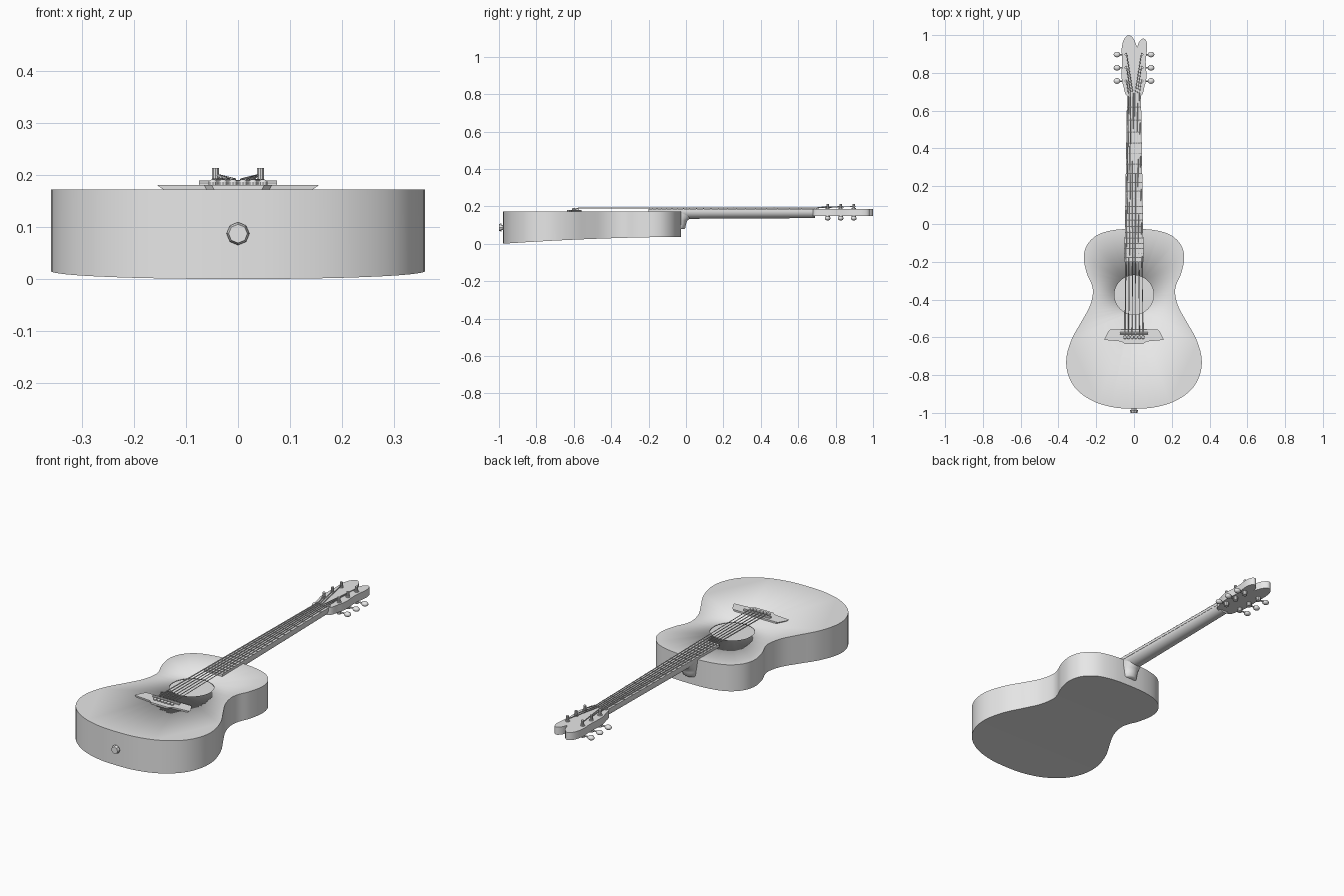
import bpy, bmesh, math
from mathutils import Matrix, Vector

if "Cube" in bpy.data.objects:
    bpy.data.objects.remove(bpy.data.objects["Cube"])

GREY = bpy.data.materials.new("light_grey")
GREY.diffuse_color = (0.8, 0.8, 0.8, 1)
GREY.use_nodes = True
GREY.node_tree.nodes["Principled BSDF"].inputs["Base Color"].default_value = GREY.diffuse_color


def finish(name, bm, angle=35):
    bmesh.ops.recalc_face_normals(bm, faces=bm.faces)
    me = bpy.data.meshes.new(name)
    bm.to_mesh(me)
    bm.free()
    me.materials.append(GREY)
    ob = bpy.data.objects.new(name, me)
    bpy.context.collection.objects.link(ob)
    bpy.ops.object.select_all(action='DESELECT')
    ob.select_set(True)
    bpy.context.view_layer.objects.active = ob
    bpy.ops.object.shade_smooth_by_angle(angle=math.radians(angle))
    return ob


def spline(pts, steps, closed=False):
    """Catmull-Rom curve through 2D points."""
    n, out = len(pts), []
    get = (lambda i: pts[i % n]) if closed else (lambda i: pts[max(0, min(n - 1, i))])
    for i in range(n if closed else n - 1):
        a, b, c, d = (Vector(get(i + k)) for k in (-1, 0, 1, 2))
        for s in range(steps):
            t = s / steps
            out.append(0.5 * (2 * b + (c - a) * t + (2 * a - 5 * b + 4 * c - d) * t * t
                              + (3 * b - a - 3 * c + d) * t ** 3))
    if not closed:
        out.append(Vector(pts[-1]))
    return out


def loft(name, rings, angle=35):
    """Skin closed rings of 3D points and cap both ends."""
    bm = bmesh.new()
    vs = [[bm.verts.new(p) for p in r] for r in rings]
    n = len(vs[0])
    for a, b in zip(vs, vs[1:]):
        for i in range(n):
            bm.faces.new((a[i], a[(i + 1) % n], b[(i + 1) % n], b[i]))
    bm.faces.new(vs[0])
    bm.faces.new(vs[-1])
    return finish(name, bm, angle)


def prism(name, outline, z0, z1, foot=1.0):
    return loft(name, [[(x * foot, y, z0) for x, y in outline],
                       [(x, y, z1) for x, y in outline]])


def rod(name, p, q, r, sides=12, r2=None):
    p, q = Vector(p), Vector(q)
    m = Matrix.Translation((p + q) / 2) @ (q - p).to_track_quat('Z', 'Y').to_matrix().to_4x4()
    bm = bmesh.new()
    bmesh.ops.create_cone(bm, cap_ends=True, segments=sides, radius1=r,
                          radius2=r if r2 is None else r2, depth=(q - p).length, matrix=m)
    return finish(name, bm)


def ball(name, c, size, seg=12):
    bm = bmesh.new()
    bmesh.ops.create_uvsphere(bm, u_segments=seg, v_segments=8, radius=1,
                              matrix=Matrix.Translation(c) @ Matrix.Diagonal((*size, 1)))
    return finish(name, bm, 60)


# Hollow body: top with sound hole, sides, gently sloping back
TOP = 0.172
half = spline([(0, -.026), (.10, -.031), (.19, -.056), (.248, -.11), (.266, -.18), (.25, -.26),
               (.224, -.32), (.218, -.37), (.236, -.44), (.28, -.52), (.33, -.61), (.358, -.71),
               (.348, -.80), (.30, -.88), (.21, -.941), (.10, -.972), (0, -.978)], 5)


def back_z(y):
    t = (y + .978) / .952
    return .066 * t - .029 * t * t


outline = half + [Vector((-p.x, p.y)) for p in half[-2:0:-1]]
n, last = len(outline), len(half) - 1
bm = bmesh.new()
up = [bm.verts.new((p.x, p.y, TOP)) for p in outline]
low = [bm.verts.new((p.x, p.y, back_z(p.y))) for p in outline]
hole = [bm.verts.new((.104 * math.cos(a), -.375 + .104 * math.sin(a), TOP))
        for a in (math.tau * i / 48 for i in range(48))]
for i in range(n):
    bm.faces.new((up[i], low[i], low[(i + 1) % n], up[(i + 1) % n]))
for i in range(last):
    quad = [low[i], low[i + 1], low[(n - i - 1) % n], low[(n - i) % n]]
    bm.faces.new(list(dict.fromkeys(quad)))
edges = [bm.edges.get((up[i], up[(i + 1) % n])) for i in range(n)]
edges += [bm.edges.new((hole[i], hole[(i + 1) % 48])) for i in range(48)]
bmesh.ops.triangle_fill(bm, use_beauty=True, use_dissolve=False, edges=edges)
body = finish("body", bm)
mod = body.modifiers.new("wall", 'SOLIDIFY')
mod.thickness, mod.offset = 0.008, -1

# End pin
rod("end_pin_stem", (0, -.97, .087), (0, -.988, .087), .014, 8)
rod("end_pin_head", (0, -.986, .087), (0, -1.0, .087), .022, 8, .018)


# Neck with a rounded back, and the heel
def half_round(w, y, zt, zb):
    return [(w * math.cos(a), y, zt - (zt - zb) * math.sin(a))
            for a in (math.pi * i / 16 for i in range(17))]


loft("neck", [half_round(.047, -.03, .174, .133), half_round(.036, .69, .174, .137)], 50)
heel = []
for z, w, d in ((.078, .030, .022), (.084, .036, .030), (.105, .039, .034),
                (.125, .042, .042), (.14, .045, .062), (.165, .046, .08)):
    heel.append([(w * math.cos(a), -.034 + d * math.sin(a), z)
                 for a in (math.pi * i / 14 for i in range(15))])
loft("heel", heel, 50)

# Fretboard, frets and nut
prism("fretboard", [(-.051, -.2), (.051, -.2), (.037, .69), (-.037, .69)], .171, .185)
SCALE, NUT = 1.268, .69
for k in range(1, 21):
    y = NUT - SCALE * (1 - 2 ** (-k / 12))
    w = .037 + .014 * (NUT - y) / .89
    rod("fret", (-w, y, .185), (w, y, .185), .003, 6)
prism("nut", [(-.037, .685), (.037, .685), (.037, .697), (-.037, .697)], .17, .190)

# Headstock with two uneven lobes
head = [(-.037, .68), (-.056, .73), (-.066, .78), (-.063, .86), (-.065, .93), (-.052, .98),
        (-.027, 1.0), (-.004, .983), (.009, .955), (.017, .937), (.026, .962), (.045, .981),
        (.063, .972), (.07, .935), (.062, .86), (.066, .78), (.056, .73), (.037, .68)]
prism("headstock", [tuple(p) for p in spline(head, 4, True)], .147, .186)

# Tuners, mirrored on both sides
POSTS = (.757, .827, .897)
for s in (-1, 1):
    for y in POSTS:
        x = s * .043
        rod("tuner_post", (x, y, .18), (x, y, .213), .007, 10)
        rod("tuner_washer", (x, y, .185), (x, y, .190), .011, 10)
        rod("tuner_gear", (x, y, .128), (x, y, .15), .012, 10)
        rod("tuner_shaft", (x, y, .136), (s * .08, y, .136), .004, 8)
        ball("tuner_button", (s * .09, y, .136), (.018, .015, .012))

# Bridge, saddle and bridge pins
right = [(.05, -.635), (.065, -.622), (.155, -.614), (.155, -.606), (.134, -.566), (.125, -.558)]
prism("bridge", right + [(-x, y) for x, y in right[::-1]], TOP - .001, .180, .92)
rod("saddle", (-.075, -.578, .182), (.075, -.578, .182), .007, 10)

# Strings from pin over saddle and nut to the tuner posts
for k in range(6):
    u = (k - 2.5) / 2.5
    s = 1 if u > 0 else -1
    xb, xn = .048 * u, .029 * u
    post = POSTS[2 - int(abs(k - 2.5))]
    rod("bridge_pin", (xb, -.6, .178), (xb, -.6, .186), .009, 10)
    ball("bridge_pin_cap", (xb, -.6, .186), (.009, .009, .005), 10)
    cu = bpy.data.curves.new("string", 'CURVE')
    cu.dimensions = '3D'
    cu.bevel_depth = .0028 - .0002 * k
    cu.bevel_resolution = 1
    cu.use_fill_caps = True
    path = [(xb, -.598, .183), (xb, -.578, .190), (xn, .691, .191),
            (s * .038, post - .004, .199), (s * .043, post + .008, .199)]
    sp = cu.splines.new('POLY')
    sp.points.add(len(path) - 1)
    for pt, co in zip(sp.points, path):
        pt.co = (*co, 1)
    cu.materials.append(GREY)
    bpy.context.collection.objects.link(bpy.data.objects.new("string", cu))
